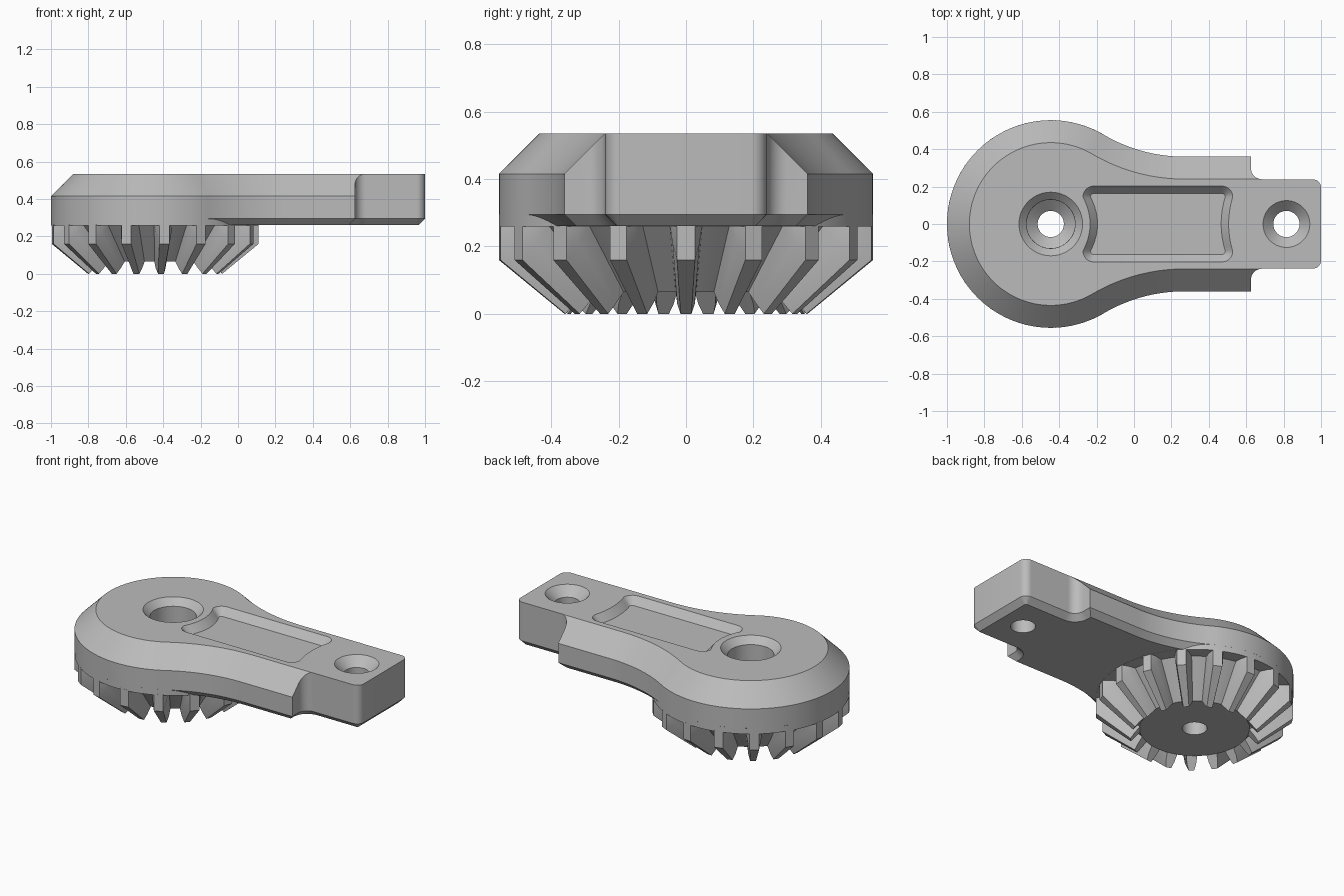
import bpy, bmesh, math
from math import cos, sin, pi
from mathutils import Matrix

if "Cube" in bpy.data.objects:
    bpy.data.objects.remove(bpy.data.objects["Cube"], do_unlink=True)

grey = bpy.data.materials.new("plain grey")
grey.use_nodes = True
COL = (0.5, 0.5, 0.5, 1)
grey.diffuse_color = COL
grey.node_tree.nodes["Principled BSDF"].inputs["Base Color"].default_value = COL

# Main dimensions
CX, R, HALF, NECK = -0.445, 0.555, 0.36, 0.27
TAB_HALF, TAB_X, TAB_HOLE = 0.239, 0.625, 0.815
BOTTOM, TOP = 0.26, 0.535
SEG, TEETH = 96, 17


def finish(name, bm):
    bmesh.ops.recalc_face_normals(bm, faces=bm.faces)
    mesh = bpy.data.meshes.new(name)
    bm.to_mesh(mesh)
    bm.free()
    mesh.materials.append(grey)
    ob = bpy.data.objects.new(name, mesh)
    bpy.context.collection.objects.link(ob)
    return ob


def loft(name, rings, closed=False):
    """Skin rings of 3D points; cap the ends, or join last ring to first."""
    bm = bmesh.new()
    rows = [[bm.verts.new(p) for p in ring] for ring in rings]
    pairs = list(zip(rows, rows[1:]))
    if closed:
        pairs.append((rows[-1], rows[0]))
    else:
        bm.faces.new(rows[0])
        bm.faces.new(rows[-1])
    for a, b in pairs:
        for i in range(len(a)):
            j = (i + 1) % len(a)
            bm.faces.new((a[i], a[j], b[j], b[i]))
    return finish(name, bm)


def at_z(pts, z):
    return [(x, y, z) for x, y in pts]


def arc(cx, cy, r, a0, a1, n):
    return [(cx + r * cos(a0 + (a1 - a0) * i / n), cy + r * sin(a0 + (a1 - a0) * i / n))
            for i in range(n + 1)]


def turned(name, cx, profile, closed=False):
    rings = [at_z(arc(cx, 0, r, 0, 2 * pi, SEG)[:-1], z) for r, z in profile]
    return loft(name, rings, closed)


def boolean(ob, cutter, op):
    mod = ob.modifiers.new(op, "BOOLEAN")
    mod.object, mod.operation, mod.solver = cutter, op, "EXACT"
    bpy.context.view_layer.objects.active = ob
    bpy.ops.object.modifier_apply(modifier=mod.name)
    bpy.data.objects.remove(cutter, do_unlink=True)


def smooth(ob):
    bpy.ops.object.select_all(action="DESELECT")
    ob.select_set(True)
    bpy.context.view_layer.objects.active = ob
    bpy.ops.object.shade_smooth_by_angle(angle=math.radians(28))


def arm_outline(d, tab):
    """Round head blending into a straight arm, inset by d."""
    dx = NECK - CX
    r2 = (dx * dx + HALF * HALF - R * R) / (2 * (R - HALF))
    a = math.atan2(HALF + r2, dx)
    half = arc(CX, 0, R - d, pi, a, 48)
    half += arc(NECK, HALF + r2, r2 + d, a + pi, 1.5 * pi, 20)[1:]
    if tab:
        f, c = 0.06, 0.045
        half.append((TAB_X - d, HALF - d))
        half += arc(TAB_X + f, TAB_HALF + f, f + d, pi, 1.5 * pi, 8)
        half += arc(1 - c, TAB_HALF - c, c - d, pi / 2, 0, 8)
    else:
        half.append((1.2, HALF - d))
    return half + [(x, -y) for x, y in reversed(half[1:])]


# Arm: bottom-chamfered plan trimmed by a top-chamfered envelope
arm = loft("lever_arm", [at_z(arm_outline(d, True), z)
                         for d, z in ((0.035, BOTTOM), (0, 0.295), (0, TOP))])
envelope = loft("envelope", [at_z(arm_outline(d, False), z)
                             for d, z in ((-0.06, 0.2), (-0.06, 0.355), (0.15, 0.565))])
boolean(arm, envelope, "INTERSECT")

# Pivot bore and countersunk tab hole
boolean(arm, turned("bore_cutter", CX, ((0.13, 0.2), (0.13, 0.495), (0.19, 0.555))),
        "DIFFERENCE")
boolean(arm, turned("tab_cutter", TAB_HOLE, ((0.07, 0.2), (0.07, 0.48), (0.145, 0.555))),
        "DIFFERENCE")


# Shallow pocket with bowed ends and sloping walls
def pocket_ring(r):
    x0, x1, y0 = -0.215, 0.47, 0.145
    steps = [-1 + i / 6 for i in range(1, 12)]
    pts = arc(x1, y0, r, 0, pi / 2, 6) + arc(x0, y0, r, pi / 2, pi, 6)
    pts += [(x0 - r + 0.038 * (1 - t * t), -y0 * t) for t in steps]
    pts += arc(x0, -y0, r, pi, 1.5 * pi, 6) + arc(x1, -y0, r, 1.5 * pi, 2 * pi, 6)
    pts += [(x1 + r - 0.022 * (1 - t * t), y0 * t) for t in steps]
    return pts


boolean(arm, loft("pocket_cutter", [at_z(pocket_ring(r), z)
                                    for r, z in ((0.018, 0.49), (0.058, TOP), (0.068, 0.546))]),
        "DIFFERENCE")
smooth(arm)

# Gear hub: flange, root cone and stepped bore in one turned ring
hub = turned("gear_hub", CX, ((0.07, 0.065), (0.31, 0.065), (0.478, 0.259), (R, 0.259),
                              (R, 0.296), (0.5, 0.31), (0.1295, 0.31),
                              (0.1295, 0.2), (0.07, 0.15)), closed=True)
smooth(hub)

# Bevel teeth: one hull of (radius, height, half width), repeated round the hub
bm = bmesh.new()
tooth = ((0.36, 0, 0.016), (0.337, 0.03, 0.026), (0.305, 0.068, 0.031),
         (R, 0.16, 0.0265), (R, 0.265, 0.0265), (0.52, 0.21, 0.04),
         (0.52, 0.265, 0.04), (0.47, 0.265, 0.048))
for k in range(TEETH):
    turn = Matrix.Translation((CX, 0, 0)) @ Matrix.Rotation(2 * pi * k / TEETH, 4, "Z")
    verts = [bm.verts.new((r, s * w, z)) for r, z, w in tooth for s in (-1, 1)]
    bmesh.ops.transform(bm, matrix=turn, verts=verts)
    hull = bmesh.ops.convex_hull(bm, input=verts)
    spare = {v for v in hull["geom_interior"] if isinstance(v, bmesh.types.BMVert)}
    bmesh.ops.delete(bm, geom=list(spare), context="VERTS")
bmesh.ops.dissolve_limit(bm, angle_limit=0.02, verts=bm.verts, edges=bm.edges)
teeth = finish("gear_teeth", bm)
smooth(teeth)
